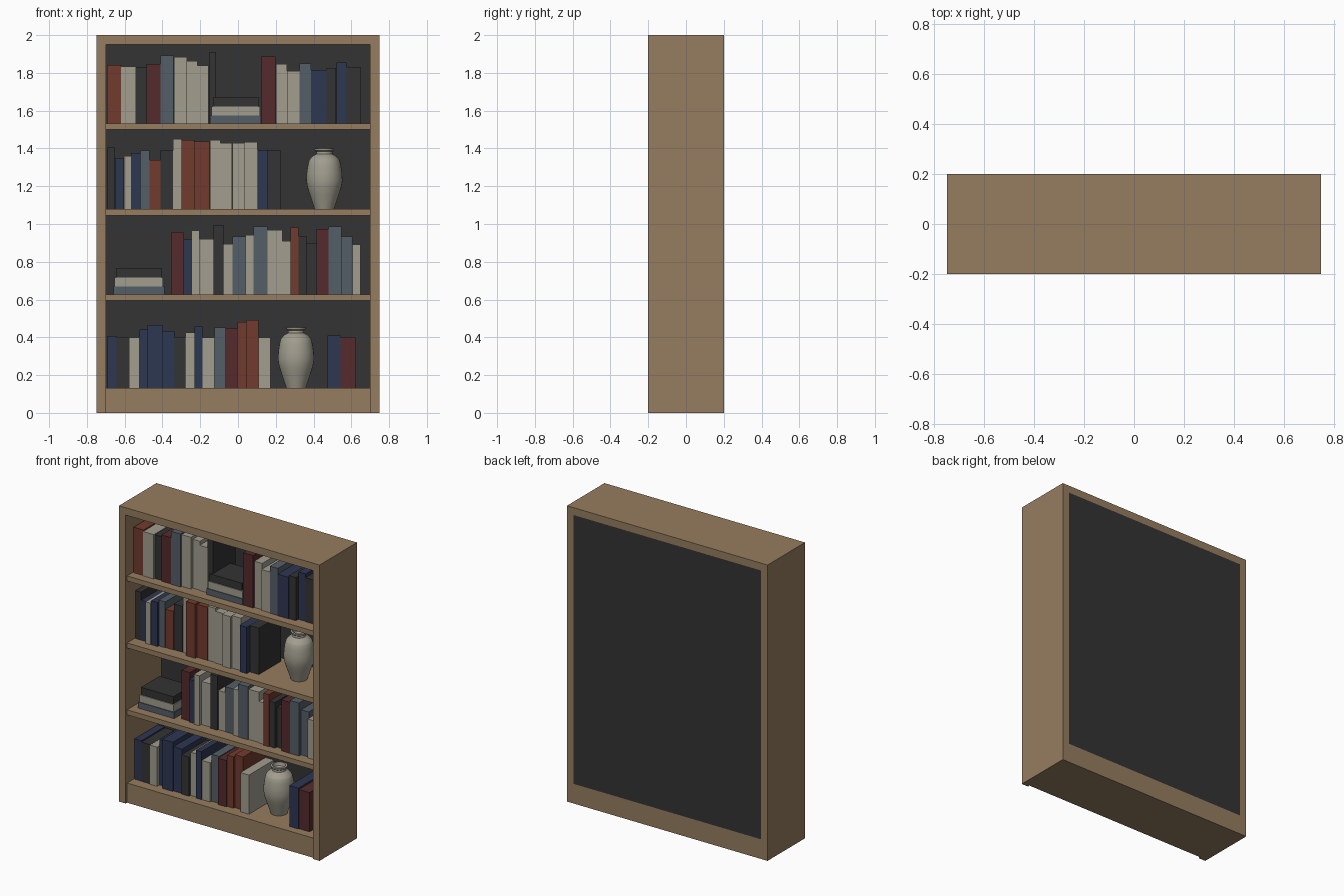
import bpy, bmesh, math, random

if "Cube" in bpy.data.objects:
    bpy.data.objects.remove(bpy.data.objects["Cube"])
random.seed(4)

def material(name, rgb):
    m = bpy.data.materials.new(name)
    m.diffuse_color = (*rgb, 1)
    m.use_nodes = True
    m.node_tree.nodes["Principled BSDF"].inputs["Base Color"].default_value = m.diffuse_color
    return m

MATS = {
    "o": material("oak wood", (.305, .203, .115)),
    "k": material("charcoal", (.033, .033, .033)),
    "n": material("navy cloth", (.027, .038, .085)),
    "r": material("rust cloth", (.17, .044, .026)),
    "m": material("maroon cloth", (.09, .024, .026)),
    "g": material("slate cloth", (.09, .113, .135)),
    "w": material("cream", (.36, .34, .275)),
}

def finish(name, bm, mat):
    me = bpy.data.meshes.new(name)
    bm.to_mesh(me)
    bm.free()
    me.materials.append(MATS[mat])
    ob = bpy.data.objects.new(name, me)
    bpy.context.collection.objects.link(ob)
    return ob

def box(name, x0, x1, y0, y1, z0, z1, mat):
    bm = bmesh.new()
    bmesh.ops.create_cube(bm, size=1)
    for v in bm.verts:
        v.co = ((x0 + x1) / 2 + v.co.x * (x1 - x0),
                (y0 + y1) / 2 + v.co.y * (y1 - y0),
                (z0 + z1) / 2 + v.co.z * (z1 - z0))
    return finish(name, bm, mat)

# Case: sides, top, base, shelves, back panel
for name, s in (("left_side", -1), ("right_side", 1)):
    box(name, *sorted((s * .75, s * .70)), -.2, .2, 0, 2, "o")
box("top_board", -.70, .70, -.2, .2, 1.95, 2, "o")
box("base", -.70, .70, -.185, .2, 0, .133, "o")
TOPS = [.133, .628, 1.08, 1.533]
for t in TOPS[1:]:
    box("shelf", -.70, .70, -.185, .18, t - .034, t, "o")
box("back_panel", -.70, .70, .18, .2, .133, 1.95, "k")

# Rows of upright books: (colour, right edge, height)
def books(start, z, row):
    x = start
    for mat, right, h in row:
        front = random.uniform(-.132, -.095)
        box("book", x + .0005, right - .0005, front, .14, z, z + h, mat)
        x = right

books(-.695, TOPS[3], [
    ("r", -.62, .308), ("w", -.54, .30), ("k", -.485, .295), ("m", -.41, .313),
    ("g", -.34, .358), ("w", -.27, .35), ("w", -.215, .33), ("w", -.155, .305),
    ("k", -.115, .377)])
books(.125, TOPS[3], [
    ("m", .20, .355), ("w", .26, .313), ("w", .325, .276), ("g", .386, .318),
    ("n", .468, .281), ("k", .52, .292), ("n", .575, .321), ("k", .648, .297)])
books(-.695, TOPS[2], [
    ("k", -.653, .324), ("n", -.605, .27), ("w", -.566, .281), ("n", -.516, .297),
    ("g", -.468, .31), ("r", -.41, .26), ("k", -.344, .31), ("w", -.299, .371),
    ("r", -.23, .366), ("r", -.15, .358), ("w", -.093, .366), ("w", -.03, .35),
    ("w", .034, .35), ("w", .103, .355), ("n", .156, .313), ("k", .225, .313)])
books(-.352, TOPS[1], [
    ("m", -.288, .329), ("n", -.246, .289), ("w", -.204, .337), ("w", -.13, .292),
    ("k", -.077, .366), ("w", -.029, .265), ("g", .04, .305), ("w", .082, .313),
    ("g", .156, .358), ("w", .235, .34), ("w", .278, .281), ("r", .32, .353),
    ("k", .362, .308), ("k", .415, .27), ("m", .479, .345), ("g", .548, .358),
    ("g", .606, .305), ("w", .648, .263)])
books(-.695, TOPS[0], [
    ("n", -.643, .273), ("k", -.574, .265), ("w", -.521, .265), ("n", -.479, .308),
    ("n", -.40, .332), ("n", -.336, .30), ("k", -.278, .265), ("w", -.23, .292),
    ("n", -.188, .324), ("w", -.124, .265), ("g", -.066, .318), ("m", -.003, .313),
    ("r", .045, .347), ("r", .108, .358), ("w", .172, .265)])
books(.474, TOPS[0], [("n", .542, .276), ("m", .622, .265)])

# Flat stacks of three books
for cx, z in ((-.525, TOPS[1]), (-.012, TOPS[3])):
    for mat, hw, a, b in (("g", .135, 0, .041), ("w", .128, .041, .09), ("k", .121, .09, .14)):
        box("stacked_book", cx - hw, cx + hw, -.02 - hw * .78, -.01 + hw * .78, z + a, z + b, mat)

# Vases: turned profile (radius, height), shoulder ridge and open neck
PROFILE = [(0, 0), (.052, 0), (.06, .025), (.077, .075), (.09, .115), (.096, .15),
           (.094, .19), (.088, .23), (.081, .258), (.078, .262), (.062, .28),
           (.043, .29), (.042, .303), (.05, .308), (.052, .32), (.04, .322),
           (.034, .30), (0, .285)]

def vase(x, z):
    bm = bmesh.new()
    vs = [bm.verts.new((r, 0, h)) for r, h in PROFILE]
    es = [bm.edges.new(p) for p in zip(vs, vs[1:])]
    bmesh.ops.spin(bm, geom=vs + es, cent=(0, 0, 0), axis=(0, 0, 1),
                   angle=2 * math.pi, steps=32, use_duplicate=False)
    bmesh.ops.remove_doubles(bm, verts=bm.verts, dist=1e-4)
    bmesh.ops.recalc_face_normals(bm, faces=bm.faces)
    ob = finish("vase", bm, "w")
    ob.location = (x, 0, z)
    bpy.ops.object.select_all(action="DESELECT")
    ob.select_set(True)
    bpy.context.view_layer.objects.active = ob
    bpy.ops.object.shade_smooth_by_angle(angle=math.radians(35))

vase(.457, TOPS[2])
vase(.307, TOPS[0])
